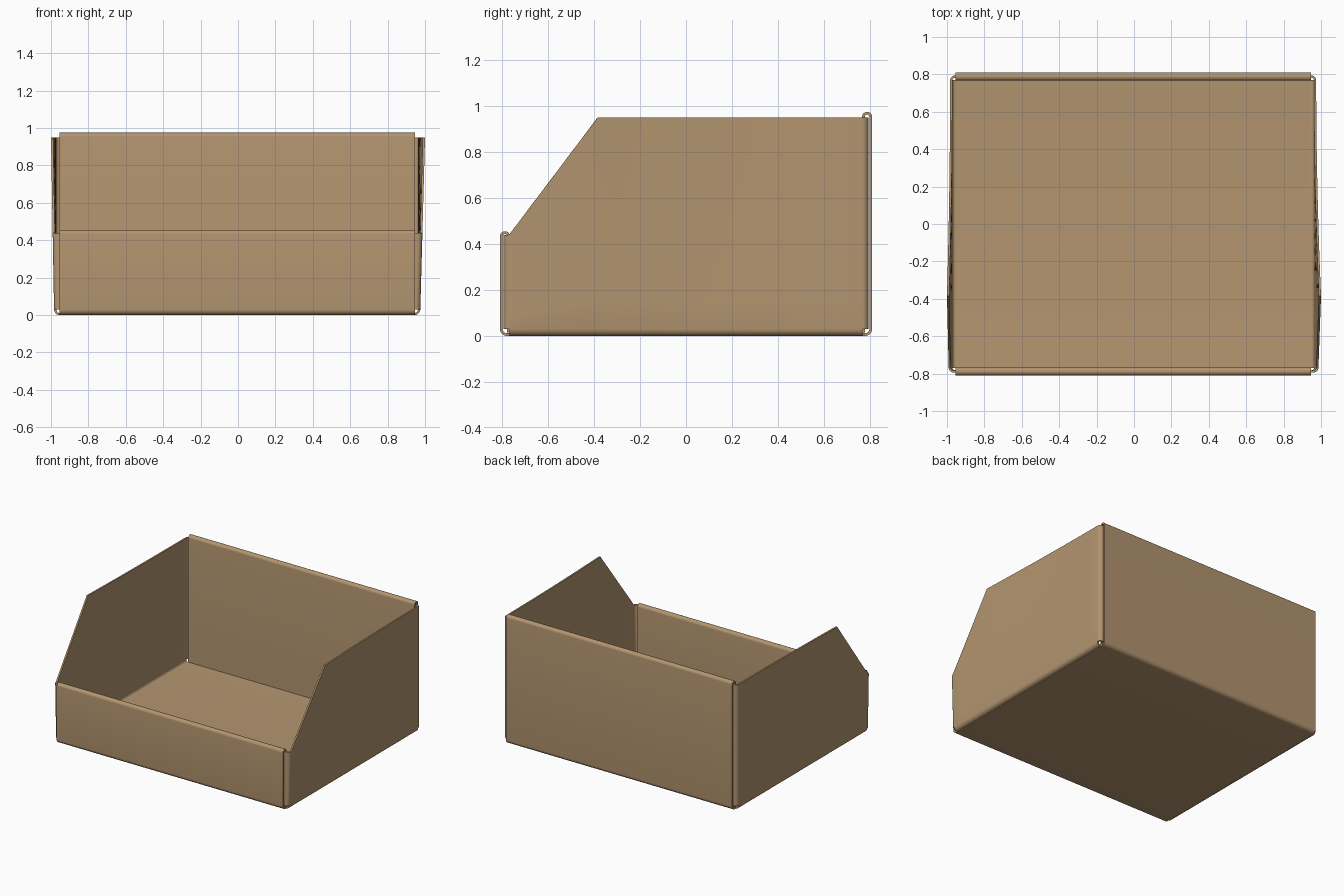
import bpy
from math import sin, cos, radians

if "Cube" in bpy.data.objects:
    bpy.data.objects.remove(bpy.data.objects["Cube"])

T = 0.012            # board thickness
FOLD_Y = 0.788       # middle of the doubled front and back walls
GAP = 0.016          # half distance between the two layers of a wall

card = bpy.data.materials.new("cardboard")
card.diffuse_color = (0.45, 0.30, 0.16, 1)
card.use_nodes = True
card.node_tree.nodes["Principled BSDF"].inputs["Base Color"].default_value = card.diffuse_color


def arc(cx, cy, r, a0, a1, n=8):
    return [(cx + r * cos(radians(a0 + (a1 - a0) * i / n)),
             cy + r * sin(radians(a0 + (a1 - a0) * i / n))) for i in range(n + 1)]


def sheet(name, verts, faces):
    """Thin board: a surface thickened on both sides."""
    me = bpy.data.meshes.new(name)
    me.from_pydata(verts, [], faces)
    me.materials.append(card)
    ob = bpy.data.objects.new(name, me)
    bpy.context.collection.objects.link(ob)
    bpy.ops.object.select_all(action='DESELECT')
    ob.select_set(True)
    bpy.context.view_layer.objects.active = ob
    bpy.ops.object.mode_set(mode='EDIT')
    bpy.ops.mesh.select_all(action='SELECT')
    bpy.ops.mesh.normals_make_consistent(inside=False)
    bpy.ops.object.mode_set(mode='OBJECT')
    mod = ob.modifiers.new("thickness", 'SOLIDIFY')
    mod.thickness, mod.offset = T, 0
    bpy.ops.object.modifier_apply(modifier=mod.name)
    bpy.ops.object.shade_smooth_by_angle(angle=radians(35))
    return ob


# Floor with front and back walls, each rolled over at the top and doubled inside
def wall(sign, top):
    pts = [(FOLD_Y + GAP - 0.024, T / 2)]
    pts += arc(FOLD_Y + GAP - 0.024, T / 2 + 0.024, 0.024, -90, 0)[1:]
    pts += arc(FOLD_Y, top - GAP - T / 2, GAP, 0, 180, 12)
    pts += [(FOLD_Y - GAP, T * 1.2)]
    return [(sign * y, z) for y, z in pts]


path = wall(-1, 0.455)[::-1] + wall(1, 0.975)
verts = [(x, y, z) for y, z in path for x in (-0.955, 0.945)]
faces = [(2 * i, 2 * i + 1, 2 * i + 3, 2 * i + 2) for i in range(len(path) - 1)]
sheet("floor_front_back", verts, faces)


# Side walls: sloped front corner, slight outward bulge, flaps tucked into the walls
def top_z(y):
    return 0.95 if y > -0.385 else max(0.44, 0.95 - (-0.385 - y) * 0.51 / 0.385)


def bulge(y, z):
    return z / 0.95 * min(1, max(0, (0.8 - y) / 1.185)) ** 2


def side(name, sign, x0, amount, floor_x):
    R, rows, low = 0.02, 8, 0.03
    mid = [-0.769, -0.68, -0.58, -0.48, -0.385] + [-0.385 + 1.154 * i / 12 for i in range(1, 13)]
    out = [(x0 - 0.4, -FOLD_Y)] + arc(x0 - R, -FOLD_Y + R, R, -90, 0)[:-1]
    first = len(out)
    out += [(x0, y) for y in mid]
    last = len(out) - 1
    out += arc(x0 - R, FOLD_Y - R, R, 0, 90)[1:] + [(x0 - 0.4, FOLD_Y)]

    verts, faces = [], []
    for x, y in out:
        for j in range(rows + 1):
            z = low + (top_z(y) - low) * j / rows
            verts.append((sign * (x + amount * bulge(y, z)), y, z))
    n = rows + 1
    for i in range(len(out) - 1):
        for j in range(rows):
            faces.append((i * n + j, (i + 1) * n + j, (i + 1) * n + j + 1, i * n + j + 1))

    # Bend at the bottom edge, meeting the floor
    bend = [((x0 - floor_x) * (1 - cos(a)), low - (low - T / 2) * sin(a))
            for a in (radians(15 * k) for k in range(1, 7))]
    prev = {i: i * n for i in range(first, last + 1)}
    for dx, z in bend:
        cur = {}
        for i in prev:
            y = out[i][1]
            cur[i] = len(verts)
            verts.append((sign * (x0 - dx), y, z))
        for i in range(first, last):
            faces.append((prev[i], prev[i + 1], cur[i + 1], cur[i]))
        prev = cur
    sheet(name, verts, faces)


side("side_right", 1, 0.968, 0.026, 0.945)
side("side_left", -1, 0.977, 0.017, 0.955)
